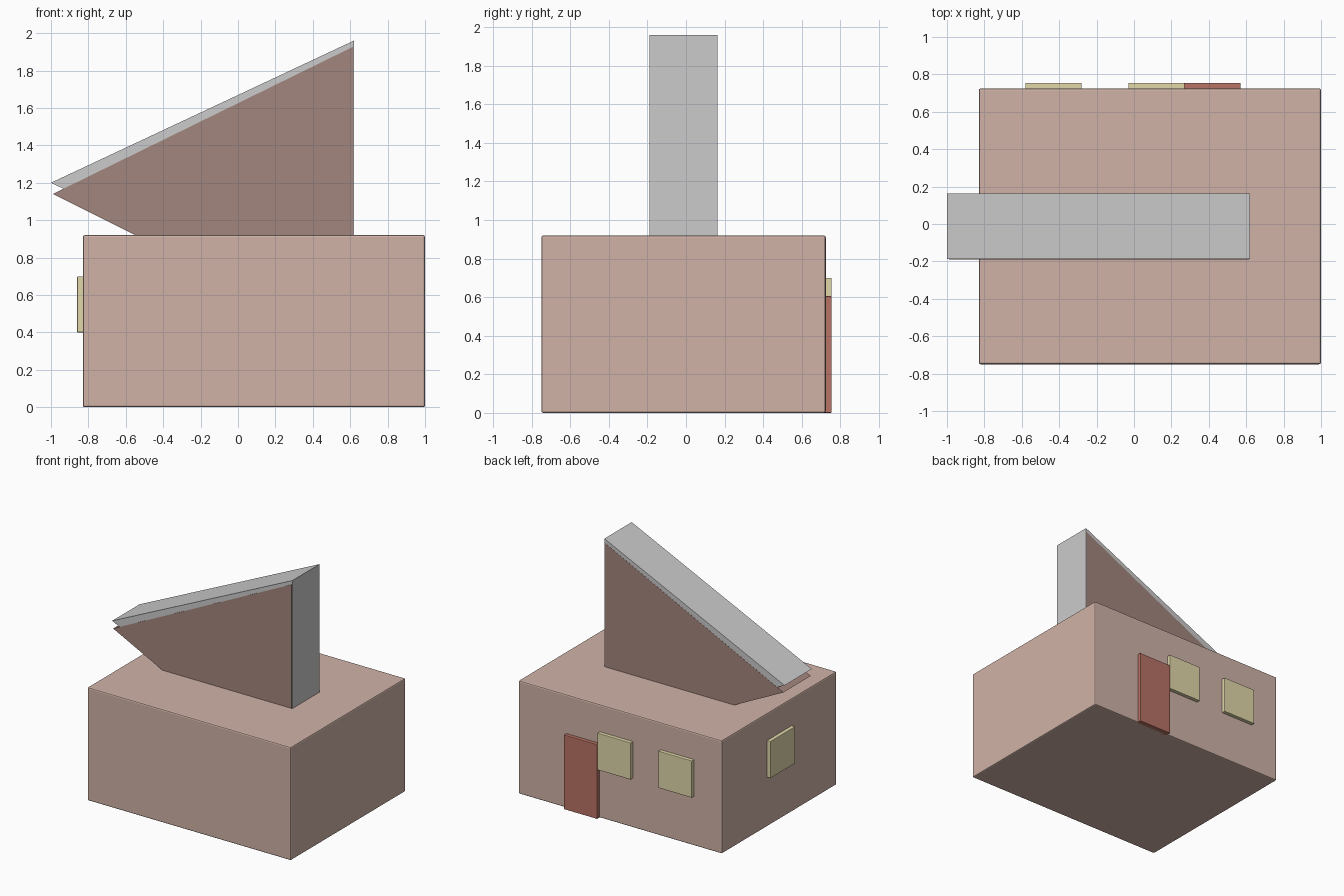
import bpy, bmesh

if "Cube" in bpy.data.objects:
    bpy.data.objects.remove(bpy.data.objects["Cube"])


def material(name, rgb):
    m = bpy.data.materials.new(name)
    m.diffuse_color = (*rgb, 1)
    m.use_nodes = True
    m.node_tree.nodes["Principled BSDF"].inputs["Base Color"].default_value = m.diffuse_color
    return m


def add_object(name, bm, mat=None):
    bmesh.ops.recalc_face_normals(bm, faces=bm.faces)
    me = bpy.data.meshes.new(name)
    bm.to_mesh(me)
    bm.free()
    ob = bpy.data.objects.new(name, me)
    bpy.context.collection.objects.link(ob)
    if mat:
        me.materials.append(mat)
    return ob


def box(name, lo, hi, mat, bevel):
    bm = bmesh.new()
    bmesh.ops.create_cube(bm, size=1)
    for v in bm.verts:
        v.co = [(a + b) / 2 + c * (b - a) for a, b, c in zip(lo, hi, v.co)]
    ob = add_object(name, bm, mat)
    mod = ob.modifiers.new("edge_bevel", 'BEVEL')
    mod.width, mod.segments = bevel, 2
    return ob


def prism(name, profile, y0, y1, mat=None):
    bm = bmesh.new()
    face = bm.faces.new([bm.verts.new((x, y0, z)) for x, z in profile])
    ext = bmesh.ops.extrude_face_region(bm, geom=[face])
    for v in ext["geom"]:
        if isinstance(v, bmesh.types.BMVert):
            v.co.y = y1
    return add_object(name, bm, mat)


wall = material("wall_plaster", (0.63, 0.45, 0.39))
gable = material("gable_brown", (0.37, 0.24, 0.21))
red = material("door_red", (0.48, 0.17, 0.13))
glass = material("window_yellow", (0.75, 0.68, 0.40))

# House body
box("house_body", (-0.83, -0.75, 0), (1.0, 0.725, 0.92), wall, 0.01)

# Door and windows on the back wall, one window on the left wall
box("door", (0.27, 0.69, 0), (0.57, 0.755, 0.605), red, 0.004)
for i, x in enumerate((-0.58, -0.03)):
    box(f"back_window_{i + 1}", (x, 0.69, 0.40), (x + 0.3, 0.755, 0.70), glass, 0.004)
box("side_window", (-0.86, -0.175, 0.40), (-0.80, 0.145, 0.70), glass, 0.004)

# Triangular roof: grey outer wedge, brown inner wedge showing on both sides
prism("roof_shell", [(-1.0, 1.2), (0.62, 1.96), (0.62, 0.42)], -0.188, 0.163)
prism("roof_gable", [(-0.99, 1.14), (0.615, 1.927), (0.615, 0.34)], -0.189, 0.164, gable)
